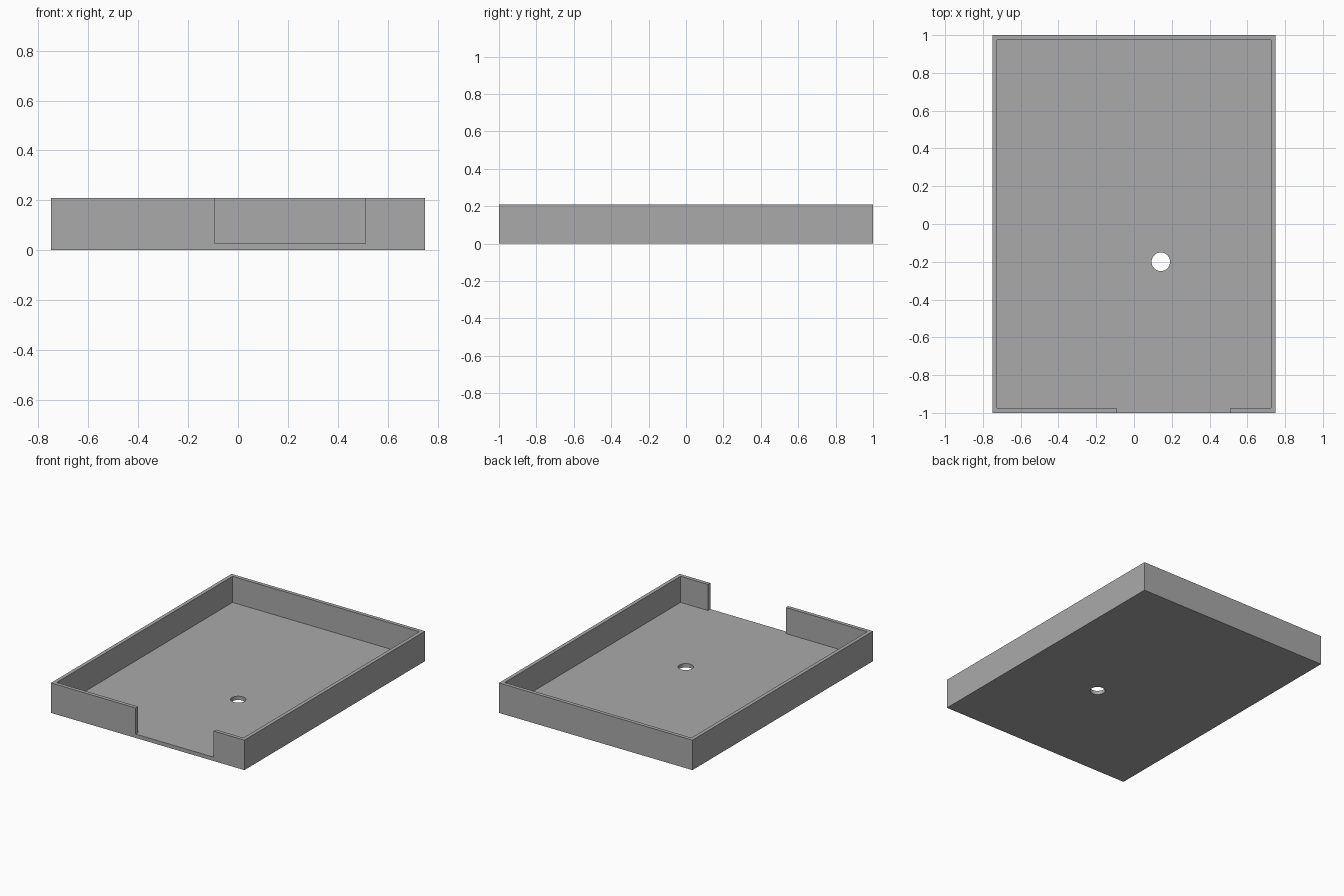
import bpy, bmesh
from math import cos, sin, pi

cube = bpy.data.objects.get("Cube")
if cube:
    bpy.data.objects.remove(cube, do_unlink=True)

HALF_X, HALF_Y, HEIGHT = 0.75, 1.0, 0.21
WALL, FLOOR = 0.026, 0.027
GAP_LEFT, GAP_RIGHT = -0.093, 0.512
HOLE_X, HOLE_Y, HOLE_R = 0.142, -0.2, 0.049

grey = bpy.data.materials.new("plain grey")
grey.use_nodes = True
colour = (0.4, 0.4, 0.4, 1)
grey.diffuse_color = colour
grey.node_tree.nodes["Principled BSDF"].inputs["Base Color"].default_value = colour


def prism(name, outline, bottom, top):
    """Extrude a flat counter-clockwise outline into a closed solid."""
    bm = bmesh.new()
    face = bm.faces.new([bm.verts.new((x, y, bottom)) for x, y in outline])
    up = bmesh.ops.extrude_face_region(bm, geom=[face])["geom"]
    bmesh.ops.translate(bm, vec=(0, 0, top - bottom),
                        verts=[v for v in up if isinstance(v, bmesh.types.BMVert)])
    bmesh.ops.recalc_face_normals(bm, faces=bm.faces)
    mesh = bpy.data.meshes.new(name)
    bm.to_mesh(mesh)
    bm.free()
    mesh.materials.append(grey)
    obj = bpy.data.objects.new(name, mesh)
    bpy.context.collection.objects.link(obj)
    return obj


# Solid block for the tray
tray = prism("tray", [(-HALF_X, -HALF_Y), (HALF_X, -HALF_Y),
                      (HALF_X, HALF_Y), (-HALF_X, HALF_Y)], 0, HEIGHT)

# Cavity together with the gap in the front wall
ix, iy, out = HALF_X - WALL, HALF_Y - WALL, -HALF_Y - 0.1
cavity = prism("cavity_cutter", [
    (-ix, -iy), (GAP_LEFT, -iy), (GAP_LEFT, out), (GAP_RIGHT, out),
    (GAP_RIGHT, -iy), (ix, -iy), (ix, iy), (-ix, iy)], FLOOR, HEIGHT + 0.1)

# Round hole through the floor
N = 48
hole = prism("hole_cutter", [(HOLE_X + HOLE_R * cos(2 * pi * i / N),
                              HOLE_Y + HOLE_R * sin(2 * pi * i / N))
                             for i in range(N)], -0.1, 0.1)

# Cut both from the block, then drop the cutters
for cutter in (cavity, hole):
    mod = tray.modifiers.new(cutter.name, "BOOLEAN")
    mod.operation = "DIFFERENCE"
    mod.solver = "EXACT"
    mod.object = cutter
    bpy.context.view_layer.objects.active = tray
    bpy.ops.object.modifier_apply(modifier=mod.name)
    bpy.data.objects.remove(cutter, do_unlink=True)

# Smooth the hole rim wall while keeping the corners crisp
bpy.ops.object.select_all(action="DESELECT")
tray.select_set(True)
bpy.context.view_layer.objects.active = tray
bpy.ops.object.shade_smooth_by_angle()
